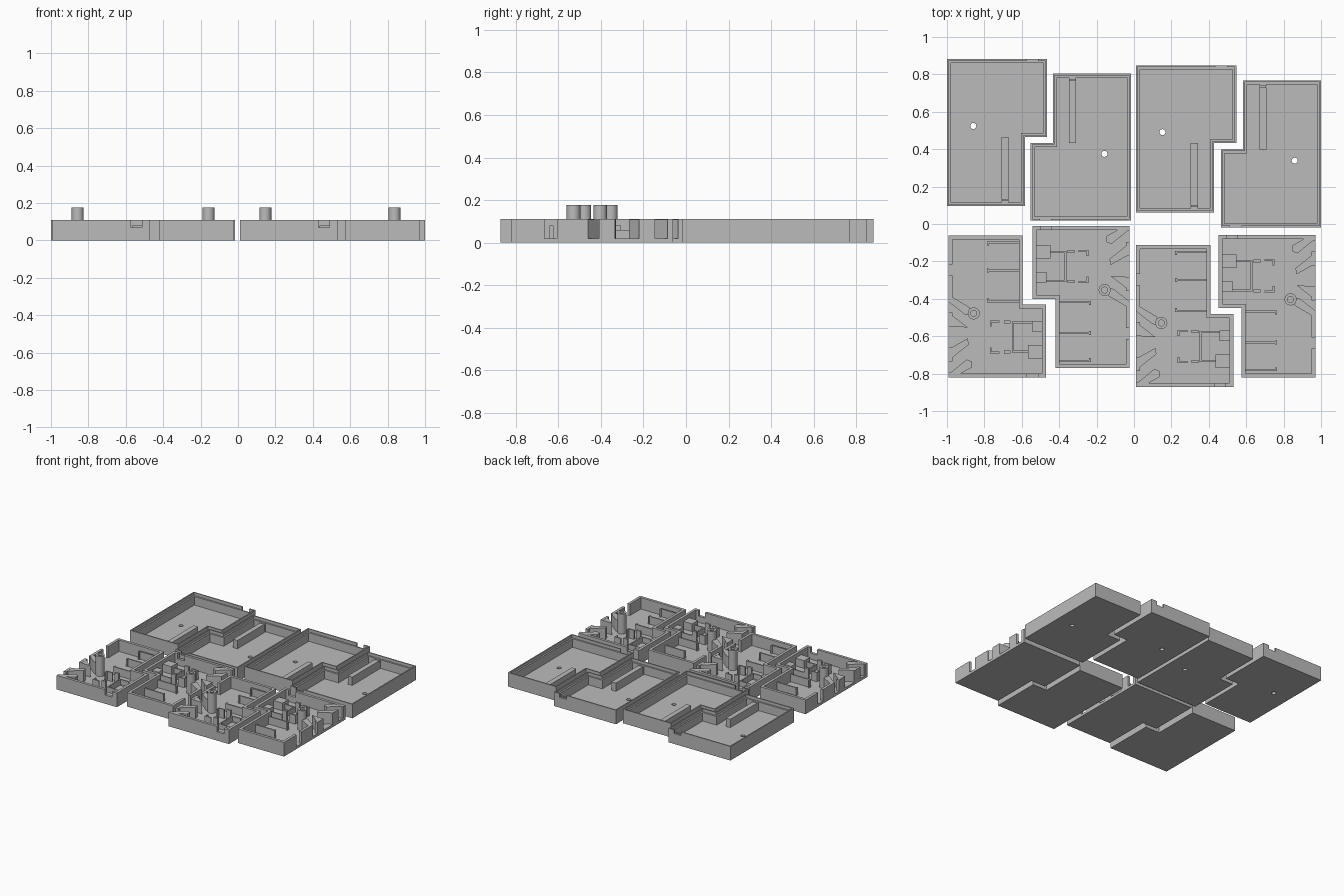
import bpy, bmesh, math
from mathutils import Matrix, Vector

if "Cube" in bpy.data.objects:
    bpy.data.objects.remove(bpy.data.objects["Cube"])

grey = bpy.data.materials.new("grey plastic")
grey.diffuse_color = (0.5, 0.5, 0.5, 1)
grey.use_nodes = True
grey.node_tree.nodes["Principled BSDF"].inputs["Base Color"].default_value = grey.diffuse_color
FLOOR, TOP, LEDGE = 0.02, 0.11, 0.087


def finish(bm, name):
    bmesh.ops.recalc_face_normals(bm, faces=bm.faces)
    me = bpy.data.meshes.new(name)
    bm.to_mesh(me)
    bm.free()
    me.materials.append(grey)
    ob = bpy.data.objects.new(name, me)
    bpy.context.collection.objects.link(ob)
    return ob


def box(bm, x0, x1, y0, y1, z0, z1):
    m = Matrix.Translation(((x0 + x1) / 2, (y0 + y1) / 2, (z0 + z1) / 2))
    bmesh.ops.create_cube(bm, size=1, matrix=m @ Matrix.Diagonal((x1 - x0, y1 - y0, z1 - z0, 1)))


def prism(bm, pts, z0, z1):
    lo = [bm.verts.new((x, y, z0)) for x, y in pts]
    hi = [bm.verts.new((x, y, z1)) for x, y in pts]
    bm.faces.new(lo)
    bm.faces.new(hi)
    for i in range(len(pts)):
        j = (i + 1) % len(pts)
        bm.faces.new((lo[i], lo[j], hi[j], hi[i]))


def tray(name, w, h, sx, sy, flip, profile):
    """L-shaped tray; the profile lists (inset, height) from outside to floor."""
    bm = bmesh.new()
    rings = []
    for d, z in profile:
        pts = [(-w + d, -h + d), (sx - d, -h + d), (sx - d, sy + d),
               (w - d, sy + d), (w - d, h - d), (-w + d, h - d)]
        rings.append([bm.verts.new((x, y * flip, z)) for x, y in pts])
    for a, b in zip(rings, rings[1:]):
        for i in range(6):
            j = (i + 1) % 6
            bm.faces.new((a[i], a[j], b[j], b[i]))
    bm.faces.new(rings[0])
    bm.faces.new(rings[-1])
    return finish(bm, name)


def cut(ob, bm):
    cutter = finish(bm, "cutter")
    cutter.hide_render = True
    mod = ob.modifiers.new("cut", 'BOOLEAN')
    mod.operation, mod.solver, mod.object = 'DIFFERENCE', 'EXACT', cutter
    bpy.context.view_layer.objects.active = ob
    bpy.ops.object.modifier_apply(modifier=mod.name)
    bpy.data.objects.remove(cutter)


# cover tray: rim lip over a ledge, pin hole and cable notch
cover = tray("cover_tray", 0.268, 0.393, 0.148, -0.023, 1,
             [(0, 0), (0, TOP), (0.009, TOP), (0.009, LEDGE), (0.021, LEDGE), (0.021, FLOOR)])
bm = bmesh.new()
bmesh.ops.create_cone(bm, cap_ends=True, segments=32, radius1=0.016, radius2=0.016, depth=0.2,
                      matrix=Matrix.Translation((-0.127, 0.036, 0)))
box(bm, 0.158, 0.218, 0.38, 0.42, 0.08, 0.2)
cut(cover, bm)

# cover stiffening rib
bm = bmesh.new()
box(bm, 0.024, 0.062, -0.356, -0.023, 0.015, 0.085)
box(bm, 0.024, 0.062, -0.375, -0.362, 0.015, 0.085)
box(bm, 0.026, 0.06, -0.364, -0.354, 0.015, 0.07)
rib = finish(bm, "cover_rib")

# base tray: side openings and cable notch
base = tray("base_tray", 0.26, 0.38, 0.136, -0.01, -1,
            [(0, 0), (0, TOP), (0.021, TOP), (0.021, FLOOR)])
bm = bmesh.new()
for y0, y1 in ((-0.353, -0.294), (-0.219, -0.107), (-0.032, 0.021), (0.166, 0.225)):
    box(bm, -0.3, -0.235, y0, y1, FLOOR, 0.2)
box(bm, 0.158, 0.217, -0.42, -0.35, 0.068, 0.2)
cut(base, bm)

# slanted cable guides beside the openings
bm = bmesh.new()
for pts in (
    [(-0.255, 0.059), (-0.147, -0.005), (-0.154, -0.046), (-0.174, -0.043), (-0.255, 0.021)],
    [(-0.255, -0.037), (-0.158, -0.112), (-0.255, -0.107)],
    [(-0.255, -0.225), (-0.158, -0.171), (-0.152, -0.203), (-0.255, -0.285)],
    [(-0.255, -0.358), (-0.163, -0.283), (-0.136, -0.294), (-0.136, -0.326), (-0.217, -0.37)],
):
    prism(bm, pts, 0.01, TOP - 0.001)
guides = finish(bm, "cable_guides")

# compartment dividers with short end caps
bm = bmesh.new()
for y, c0, c1 in ((0.342, -0.016, 0.005), (0.193, -0.01, 0.01), (0.027, -0.005, 0.016)):
    box(bm, -0.046, 0.12, y - 0.005, y + 0.005, 0.01, 0.08)
    box(bm, -0.054, -0.043, y + c0, y + c1, 0.01, 0.08)
dividers = finish(bm, "dividers")

# component holder: low walls, corner brackets, clips and blocks
bm = bmesh.new()
MID = -0.163
for s in (1, -1):
    def bar(x0, x1, a, b, z):
        ys = sorted((MID + s * a, MID + s * b))
        box(bm, x0, x1, ys[0], ys[1], 0.01, z)
    bar(0.078, 0.245, 0.073, 0.083, 0.06)
    bar(-0.04, 0.013, 0.078, 0.088, 0.09)
    bar(-0.04, -0.03, 0.055, 0.082, 0.09)
    bar(0.035, 0.072, 0.072, 0.088, 0.1)
box(bm, 0.078, 0.088, MID - 0.08, MID + 0.08, 0.01, 0.06)
box(bm, 0.163, 0.245, -0.278, -0.206, 0.01, 0.08)
box(bm, 0.185, 0.245, -0.134, -0.078, 0.01, 0.08)
holder = finish(bm, "component_holder")

# hollow locating post
bm = bmesh.new()
prof = [(0.032, 0.01), (0.032, 0.177), (0.016, 0.177), (0.016, 0.03), (0, 0.03)]
vs = [bm.verts.new((r, 0, z)) for r, z in prof]
es = [bm.edges.new(p) for p in zip(vs, vs[1:])]
bmesh.ops.spin(bm, geom=vs + es, cent=(0, 0, 0), axis=(0, 0, 1), angle=math.tau, steps=32)
bmesh.ops.remove_doubles(bm, verts=bm.verts, dist=1e-4)
bmesh.ops.translate(bm, verts=bm.verts, vec=(-0.126, -0.037, 0))
post = finish(bm, "locating_post")

for ob in (cover, post):
    bpy.ops.object.select_all(action='DESELECT')
    ob.select_set(True)
    bpy.context.view_layer.objects.active = ob
    bpy.ops.object.shade_smooth_by_angle(angle=math.radians(30))


def lay_out(parts, spots):
    """Place each part at every spot, every second one turned half round."""
    for i, (x, y) in enumerate(spots):
        for part in parts:
            ob = part if i == 0 else part.copy()
            if i:
                bpy.context.collection.objects.link(ob)
            ob.location = (x, y, 0)
            ob.rotation_euler.z = math.pi * (i % 2)


lay_out((cover, rib), ((-0.732, 0.488), (-0.285, 0.411), (0.279, 0.455), (0.732, 0.375)))
lay_out((base, guides, dividers, holder, post),
        ((-0.731, -0.441), (-0.283, -0.39), (0.272, -0.492), (0.711, -0.44)))
